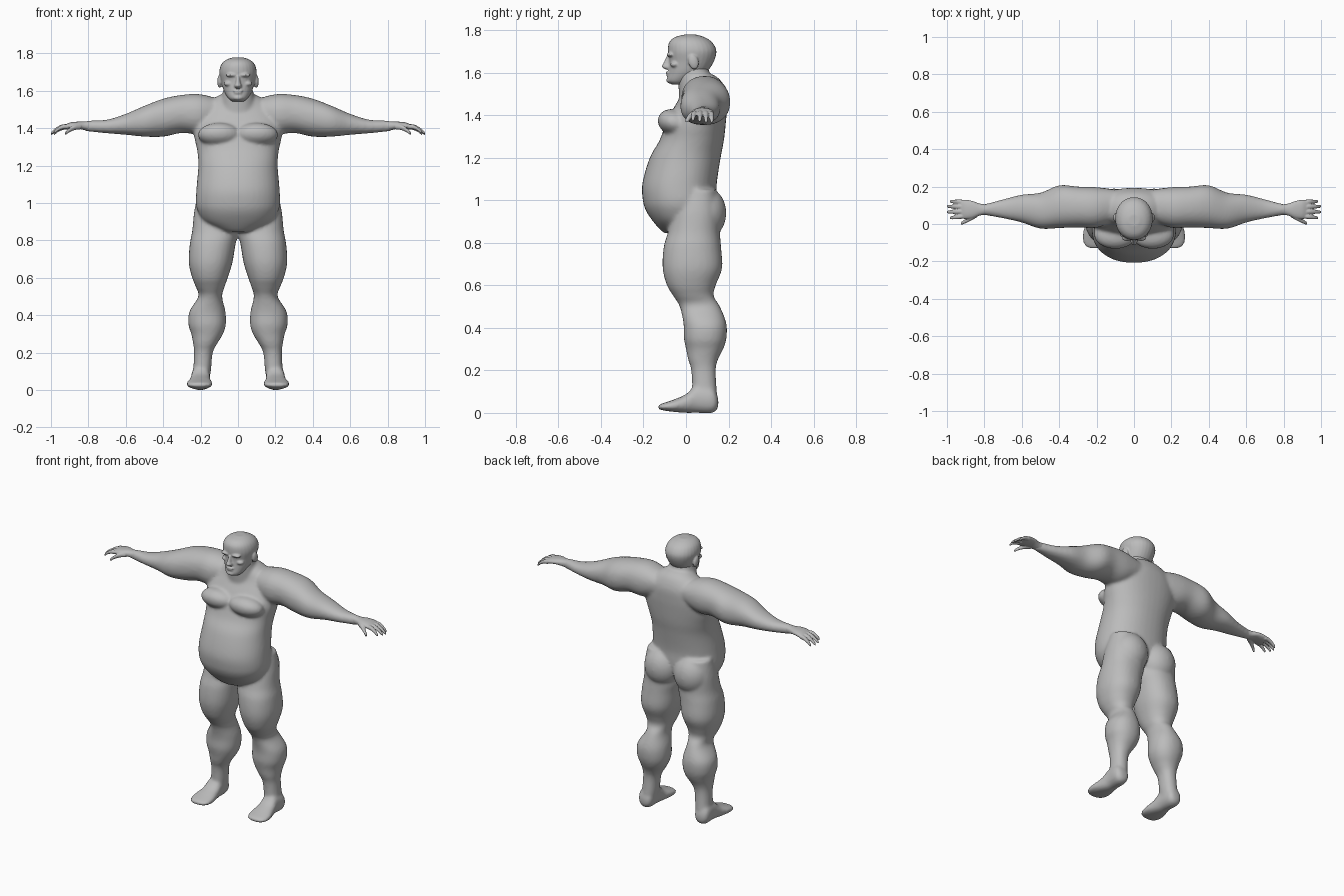
import bpy, bmesh, math
from mathutils import Matrix, Vector

skin = bpy.data.materials.new("grey_skin")
skin.diffuse_color = (0.5, 0.5, 0.5, 1)


def spline(keys, steps=5):
    """Smoothly interpolate key sections (Catmull-Rom)."""
    out = []
    for i in range(len(keys) - 1):
        p0, p1 = keys[max(i - 1, 0)], keys[i]
        p2, p3 = keys[i + 1], keys[min(i + 2, len(keys) - 1)]
        for j in range(steps):
            t = j / steps
            out.append([0.5 * (2 * b + (c - a) * t + (2 * a - 5 * b + 4 * c - d) * t * t
                               + (3 * b - a - 3 * c + d) * t ** 3)
                        for a, b, c, d in zip(p0, p1, p2, p3)])
    return out + [list(keys[-1])]


def loft(bm, axis, keys, side=1, power=2.2, n=28):
    """Sections (position, a0, a1, b0, b1) along an axis become a closed tube."""
    rings = []
    for t, a0, a1, b0, b1 in spline(keys):
        ring = []
        for k in range(n):
            w = 2 * math.pi * k / n
            c, s = math.cos(w), math.sin(w)
            a = (a0 + a1) / 2 + (a1 - a0) / 2 * math.copysign(abs(c) ** (2 / power), c)
            b = (b0 + b1) / 2 + (b1 - b0) / 2 * math.copysign(abs(s) ** (2 / power), s)
            x, y, z = {"x": (t, a, b), "y": (a, t, b), "z": (a, b, t)}[axis]
            ring.append(bm.verts.new((x * side, y, z)))
        rings.append(ring)
    for r, q in zip(rings, rings[1:]):
        for k in range(n):
            bm.faces.new((r[k], r[(k + 1) % n], q[(k + 1) % n], q[k]))
    bm.faces.new(rings[0][::-1])
    bm.faces.new(rings[-1])


def blob(bm, centre, radii, tilt=0):
    m = (Matrix.Translation(centre) @ Matrix.Rotation(tilt, 4, 'X')
         @ Matrix.Diagonal(Vector((*radii, 1))))
    bmesh.ops.create_uvsphere(bm, u_segments=24, v_segments=16, radius=1, matrix=m)


def finish(bm, name, voxel, smooth):
    """Fuse the overlapping volumes into one smooth skin."""
    bmesh.ops.recalc_face_normals(bm, faces=bm.faces)
    mesh = bpy.data.meshes.new(name)
    bm.to_mesh(mesh)
    bm.free()
    mesh.materials.append(skin)
    ob = bpy.data.objects.new(name, mesh)
    bpy.context.collection.objects.link(ob)
    r = ob.modifiers.new("fuse", 'REMESH')
    r.mode, r.voxel_size, r.use_smooth_shade = 'VOXEL', voxel, True
    s = ob.modifiers.new("soften", 'SMOOTH')
    s.factor, s.iterations = 0.5, smooth


# Body: torso with belly, neck, legs, feet and arms
TORSO = [(.845, .06, -.10, 0), (.86, .11, -.12, .06), (.9, .18, -.155, .11),
         (.95, .213, -.188, .14), (1.0, .225, -.203, .145), (1.08, .222, -.205, .145),
         (1.2, .212, -.17, .163), (1.28, .218, -.125, .178), (1.36, .235, -.095, .187),
         (1.43, .235, -.06, .192), (1.5, .20, -.02, .19), (1.56, .13, 0, .165),
         (1.59, .07, .03, .13)]
NECK = [(1.45, .10, -.03, .16), (1.53, .095, -.035, .14), (1.6, .08, -.04, .11),
        (1.66, .07, -.03, .10)]
LEG = [(.05, .155, .245, .04, .145), (.1, .145, .24, .03, .145), (.2, .135, .235, .025, .14),
       (.25, .11, .24, .01, .15), (.3, .08, .25, 0, .175), (.35, .065, .265, -.01, .19),
       (.42, .067, .26, -.012, .19), (.5, .085, .212, -.03, .16), (.55, .072, .225, -.06, .13),
       (.6, .055, .245, -.09, .14), (.68, .03, .263, -.11, .17), (.78, .013, .258, -.105, .165),
       (.85, -.003, .245, -.085, .16), (.95, 0, .235, -.06, .16), (1.05, .02, .215, -.02, .14)]
FOOT = [(.152, .175, .225, .025, .07), (.125, .155, .25, 0, .12), (.05, .15, .25, 0, .13),
        (0, .145, .26, 0, .088), (-.06, .135, .275, .005, .062), (-.11, .145, .268, .012, .045),
        (-.132, .18, .24, .018, .036)]
ARM = [(.08, .02, .18, 1.42, 1.55), (.2, -.02, .197, 1.37, 1.582), (.3, -.018, .2, 1.375, 1.578),
       (.4, -.022, .207, 1.355, 1.558), (.5, -.025, .167, 1.355, 1.52), (.6, .008, .157, 1.365, 1.477),
       (.7, .03, .132, 1.373, 1.446), (.8, .048, .106, 1.383, 1.44), (.83, .05, .105, 1.39, 1.435)]

bm = bmesh.new()
for section in (TORSO, NECK):
    loft(bm, "z", [(z, -w, w, f, b) for z, w, f, b in section], n=40)
for s in (-1, 1):
    loft(bm, "z", LEG, s)
    loft(bm, "y", FOOT, s)
    loft(bm, "x", ARM, s)
    blob(bm, (s * .10, -.055, 1.365), (.115, .08, .062), -.3)   # chest
    blob(bm, (s * .105, .085, .94), (.115, .105, .125))         # buttock
finish(bm, "body", .009, 8)

# Head with brows, nose, mouth and ears
HEAD = [(1.543, .03, -.065, 0), (1.56, .052, -.088, .03), (1.6, .076, -.084, .095),
        (1.65, .09, -.08, .13), (1.7, .1, -.085, .143), (1.74, .09, -.08, .125),
        (1.765, .065, -.055, .09), (1.778, .03, -.01, .05)]
NOSE = [(1.615, .016, -.098, -.06), (1.627, .02, -.114, -.06), (1.645, .013, -.106, -.06),
        (1.68, .009, -.09, -.06)]
bm = bmesh.new()
for section in (HEAD, NOSE):
    loft(bm, "z", [(z, -w, w, f, b) for z, w, f, b in section], power=2.1)
blob(bm, (0, -.084, 1.600), (.026, .011, .006))                 # upper lip
blob(bm, (0, -.083, 1.588), (.022, .011, .006))                 # lower lip
blob(bm, (0, -.075, 1.563), (.028, .018, .014))                 # chin
for s in (-1, 1):
    blob(bm, (s * .036, -.074, 1.684), (.032, .017, .010))      # brow
    blob(bm, (s * .05, -.052, 1.638), (.026, .022, .014))       # cheekbone
    blob(bm, (s * .098, .035, 1.65), (.013, .024, .036), .25)   # ear
finish(bm, "head", .005, 3)

# Hands: palm, four fingers and a thumb
PALM = [(.78, .05, .105, 1.385, 1.44), (.82, .046, .108, 1.39, 1.436),
        (.86, .032, .122, 1.397, 1.435), (.9, .027, .13, 1.395, 1.43), (.93, .032, .13, 1.392, 1.417)]
# start (x, y, z), end (x, y, z), radius
DIGITS = [((.91, .117, 1.406), (.985, .121, 1.368), .012), ((.91, .092, 1.410), (1.0, .094, 1.368), .012),
          ((.91, .067, 1.410), (1.0, .064, 1.372), .012), ((.91, .042, 1.408), (.985, .032, 1.376), .012),
          ((.84, .05, 1.408), (.925, .002, 1.370), .014)]
for s, name in ((-1, "right_hand"), (1, "left_hand")):
    bm = bmesh.new()
    loft(bm, "x", PALM, s)
    for start, end, rad in DIGITS:
        keys = []
        for t, f in ((0, 1), (.35, 1.05), (.7, .85), (.92, .7), (1, .4)):
            x, y, z = Vector(start).lerp(Vector(end), t)
            z += .012 * math.sin(math.pi * t)                   # knuckle bend
            keys.append((x, y - rad * f, y + rad * f, z - rad * f, z + rad * f))
        loft(bm, "x", keys, s, n=14)
    finish(bm, name, .004, 2)
